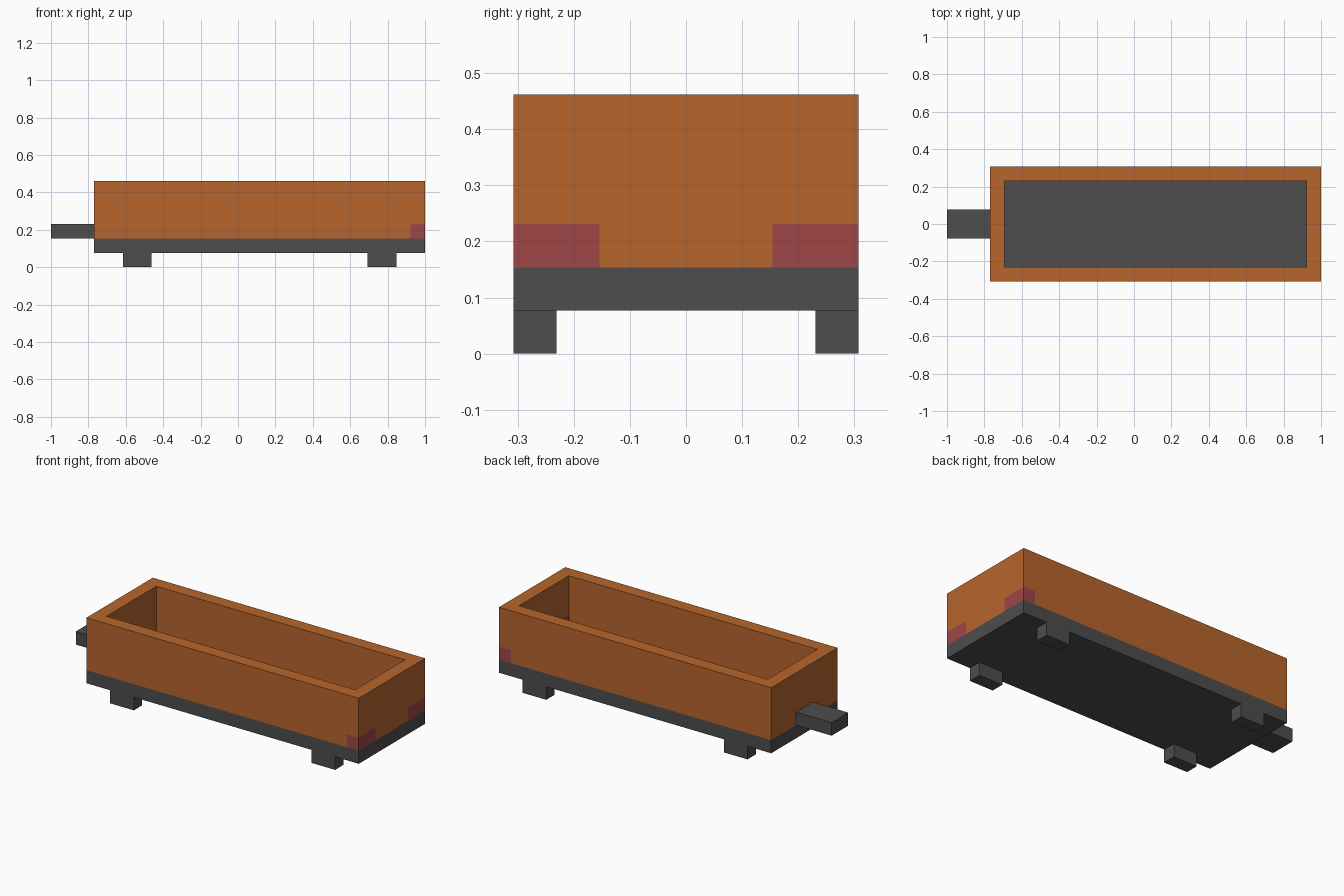
import bpy, bmesh
from mathutils import Vector

if "Cube" in bpy.data.objects:
    bpy.data.objects.remove(bpy.data.objects["Cube"])

U = 2 / 26  # one block of the grid


def material(name, rgb):
    m = bpy.data.materials.new(name)
    m.diffuse_color = (*rgb, 1)
    m.use_nodes = True
    m.node_tree.nodes["Principled BSDF"].inputs["Base Color"].default_value = m.diffuse_color
    return m


ORANGE = material("rust_orange", (0.474, 0.130, 0.026))
GREY = material("dark_grey", (0.074, 0.074, 0.074))
RED = material("lamp_red", (0.352, 0.061, 0.061))


def finish(name, bm, *mats):
    bmesh.ops.recalc_face_normals(bm, faces=bm.faces)
    me = bpy.data.meshes.new(name)
    bm.to_mesh(me)
    bm.free()
    for m in mats:
        me.materials.append(m)
    ob = bpy.data.objects.new(name, me)
    bpy.context.collection.objects.link(ob)
    return ob


def box(name, lo, hi, mat):
    """Box between two corners given in blocks."""
    bm = bmesh.new()
    bmesh.ops.create_cube(bm, size=1)
    lo, hi = Vector(lo) * U, Vector(hi) * U
    for v in bm.verts:
        v.co = (lo + hi) / 2 + v.co * (hi - lo)
    return finish(name, bm, mat)


# Chassis slab (its top is the tub floor) and the tow bar
box("chassis", (-10, -4, 1), (13, 4, 2), GREY)
box("tow_bar", (-13, -1, 2), (-10, 1, 3), GREY)

# Four block wheels
for end, x in (("front", -8), ("rear", 9)):
    for side, y in (("left", -4), ("right", 3)):
        box(f"{end}_{side}_wheel", (x, y, 0), (x + 2, y + 1, 1), GREY)

# Open tub: outer wall, rim and inner wall as bridged rings
bm = bmesh.new()
rings = []
for inset, z in ((0, 2), (0, 6), (1, 6), (1, 2)):
    x0, x1, y = -10 + inset, 13 - inset, 4 - inset
    rings.append([bm.verts.new(Vector((px, py, z)) * U)
                  for px, py in ((x0, -y), (x1, -y), (x1, y), (x0, y))])
for a, b in zip(rings, rings[1:] + rings[:1]):
    for i in range(4):
        j = (i + 1) % 4
        bm.faces.new((a[i], a[j], b[j], b[i]))

# Rear corner lamps: cut the wall along block lines and colour the corners
for co, no in (((0, 0, 3), (0, 0, 1)), ((12, 0, 0), (1, 0, 0)),
               ((0, 2, 0), (0, 1, 0)), ((0, -2, 0), (0, 1, 0))):
    bmesh.ops.bisect_plane(bm, geom=bm.verts[:] + bm.edges[:] + bm.faces[:],
                           dist=1e-5, plane_co=Vector(co) * U, plane_no=no)
for f in bm.faces:
    c = f.calc_center_median() / U
    if c.z < 3 and c.x > 11.99 and abs(c.y) > 2:
        f.material_index = 1
finish("tub", bm, ORANGE, RED)
